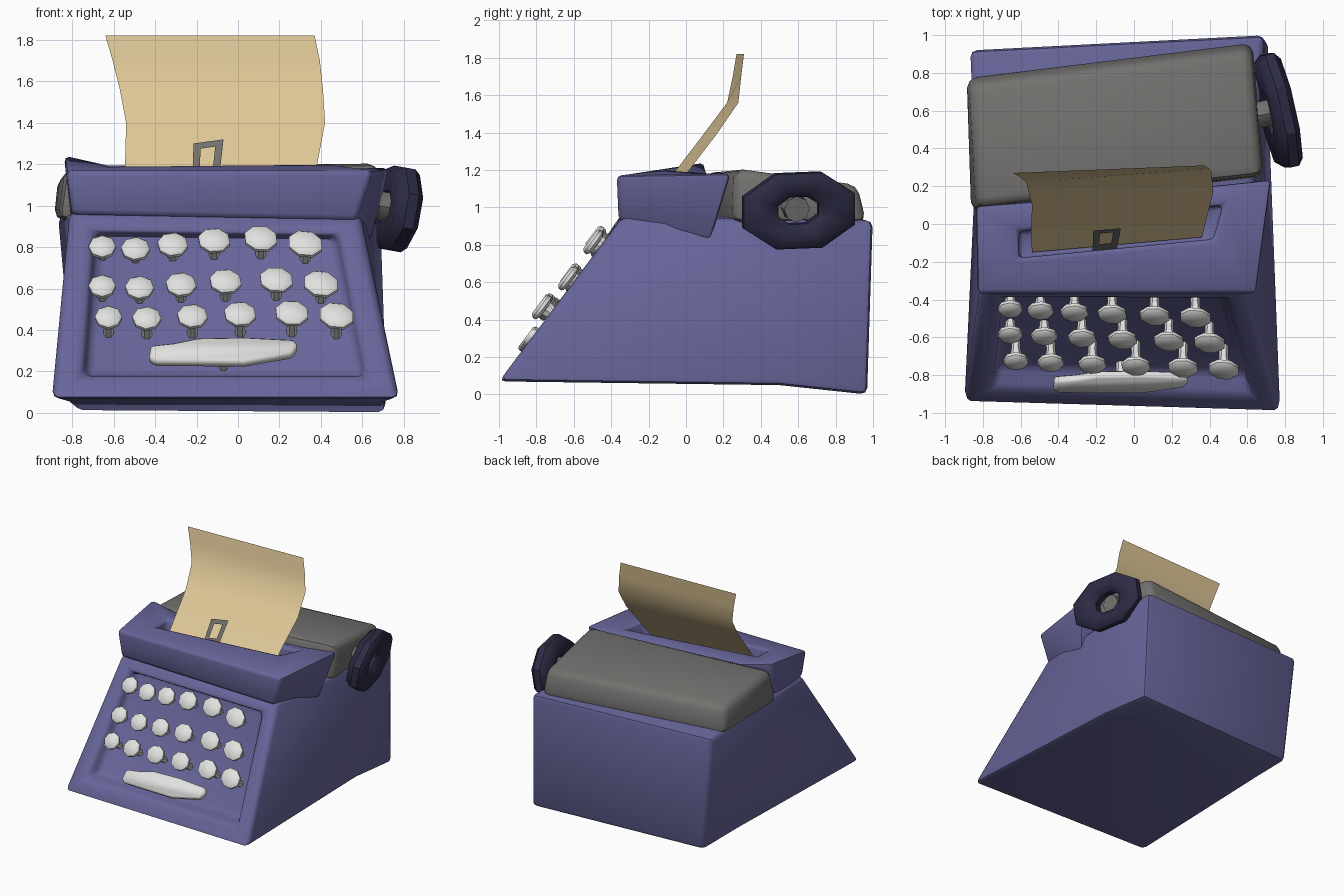
import bpy, bmesh, math
from mathutils import Vector, Matrix

if "Cube" in bpy.data.objects:
    bpy.data.objects.remove(bpy.data.objects["Cube"])


def material(name, r, g, b):
    m = bpy.data.materials.new(name)
    m.use_nodes = True
    m.diffuse_color = (r, g, b, 1)
    m.node_tree.nodes["Principled BSDF"].inputs["Base Color"].default_value = (r, g, b, 1)
    return m


PURPLE = material("muted purple", .135, .13, .32)
GREY = material("warm grey", .17, .165, .157)
PAPER = material("cream paper", .76, .59, .32)
WHITE = material("key white", .75, .75, .74)
DARK = material("dark navy", .026, .024, .058)


def finish(name, bm, mat, bevel=0, segments=2, smooth=45, matrix=None):
    """Bevel the sharp edges, set the shading and link the object."""
    bmesh.ops.recalc_face_normals(bm, faces=bm.faces)
    if bevel:
        sharp = [e for e in bm.edges if e.calc_face_angle(0) > math.radians(25)]
        bmesh.ops.bevel(bm, geom=sharp, offset=bevel, segments=segments,
                        profile=.5, affect='EDGES', clamp_overlap=True)
    for f in bm.faces:
        f.smooth = True
    for e in bm.edges:
        e.smooth = e.calc_face_angle(0) < math.radians(smooth)
    if matrix:
        bm.transform(matrix)
    me = bpy.data.meshes.new(name)
    bm.to_mesh(me)
    bm.free()
    me.materials.append(mat)
    ob = bpy.data.objects.new(name, me)
    bpy.context.collection.objects.link(ob)
    return ob


def polygons(points, faces):
    bm = bmesh.new()
    vs = [bm.verts.new(p) for p in points]
    for f in faces:
        bm.faces.new([vs[i] for i in f])
    return bm


def lathe(name, profile, sides, mat, matrix, closed=False, smooth=45, turn=0):
    """Spin (radius, height) points about local z."""
    bm = bmesh.new()
    rings = []
    for r, h in profile:
        angles = [math.tau * (k + turn) / sides for k in range(sides)]
        rings.append([bm.verts.new((r * math.cos(a), r * math.sin(a), h)) for a in angles])
    pairs = list(zip(rings, rings[1:]))
    if closed:
        pairs.append((rings[-1], rings[0]))
    else:
        bm.faces.new(rings[0])
        bm.faces.new(rings[-1])
    for a, b in pairs:
        for k in range(sides):
            n = (k + 1) % sides
            bm.faces.new((a[k], a[n], b[n], b[k]))
    return finish(name, bm, mat, smooth=smooth, matrix=matrix)


def frame(origin, x_axis, z_axis):
    z = Vector(z_axis).normalized()
    x = Vector(x_axis)
    x = (x - z * x.dot(z)).normalized()
    m = Matrix((x, z.cross(x), z)).transposed().to_4x4()
    m.translation = origin
    return m


# Body: skewed wedge with a sunken keyboard panel in the sloping front
left = [(-.9, -.95, .07), (-.81, -.34, .97), (-.87, .92, .95), (-.78, .89, .01), (-.83, .5, .05)]
right = [(.78, -1, .07), (.59, -.34, .95), (.69, 1, .93), (.71, .97, 0), (.72, .5, .05)]
corners = [Vector(p) for p in left + right]


def on_slope(u, v):
    low = corners[0].lerp(corners[5], u)
    high = corners[1].lerp(corners[6], u)
    return low.lerp(high, v)


rim = [on_slope(.08, .12), on_slope(.92, .12), on_slope(.92, .9), on_slope(.08, .9)]
push = [(.03, .13, 0), (-.03, .13, 0), (-.03, .08, -.02), (.03, .08, -.02)]
floor = [p + Vector(d) for p, d in zip(rim, push)]
faces = [(0, 1, 2, 3, 4), (5, 6, 7, 8, 9)]
faces += [(i, i + 1, i + 6, i + 5) for i in (1, 2, 3)] + [(4, 0, 5, 9)]
outer = (0, 5, 6, 1)
for i in range(4):
    j = (i + 1) % 4
    faces += [(outer[i], outer[j], 10 + j, 10 + i), (10 + i, 10 + j, 14 + j, 14 + i)]
faces.append((14, 15, 16, 17))
finish("body", polygons(corners + rim + floor, faces), PURPLE, .035)

# Hood: flared box with a paper slot and a lowered rear lip
hood = [(-.8, -.36, .96), (.57, -.36, .93), (.64, .13, .82), (-.8, 0, .88),
        (-.83, -.37, 1.17), (.65, -.37, 1.17), (.73, .24, 1.18), (-.84, .1, 1.24),
        (-.61, -.18, 1.19), (.42, -.08, 1.2), (.47, .1, 1.18), (-.61, -.04, 1.19),
        (.44, .21, 1.16), (-.56, .12, 1.17)]
hood += [(x, y, 1.06) for x, y, z in hood[8:12]]
finish("hood", polygons(hood, [
    (0, 1, 2, 3), (0, 1, 5, 4), (1, 2, 6, 5), (3, 0, 4, 7), (2, 3, 7, 13, 12, 6),
    (4, 5, 9, 8), (5, 6, 10, 9), (7, 4, 8, 11), (11, 10, 12, 13), (6, 12, 10), (7, 11, 13),
    (8, 9, 15, 14), (9, 10, 16, 15), (10, 11, 17, 16), (11, 8, 14, 17), (14, 15, 16, 17)]),
    PURPLE, .025)

# Carriage: soft grey slab on the rear deck
slab = [(-.87, .06, .93), (.69, .25, .92), (.63, .97, .92), (-.89, .78, .93),
        (-.83, .09, 1.19), (.68, .26, 1.21), (.62, .92, 1.12), (-.87, .74, 1.14)]
finish("carriage", polygons(slab, [
    (0, 1, 2, 3), (4, 5, 6, 7), (0, 1, 5, 4), (1, 2, 6, 5), (2, 3, 7, 6), (3, 0, 4, 7)]),
    GREY, .05)

# Knob: oval eight-sided ring on a tilted axis, with its shaft
axis = frame((.765, .6, .985), (0, 1, 0), (.96, .22, -.17))
lathe("knob", [(.38, -.06), (.86, -.07), (1, -.02), (1, .03), (.88, .06), (.5, .05), (.36, .01)],
      8, DARK, axis @ Matrix.Diagonal((.33, .22, 1, 1)), closed=True, smooth=25, turn=.5)
lathe("knob_shaft", [(.07, -.2), (.07, -.03)], 8, GREY, axis)

# Paper: curled sheet rising from the slot (left x, left y, right x, right y, z)
rows = [(-.54, -.15, .36, -.07, 1.08), (-.545, -.06, .38, .01, 1.19), (-.54, .1, .42, .17, 1.4),
        (-.57, .22, .41, .28, 1.56), (-.605, .25, .395, .295, 1.7), (-.64, .27, .37, .31, 1.82)]
points = []
for lx, ly, rx, ry, z in rows:
    points += [(lx, ly, z), (rx, ry, z)]
bm = polygons(points, [(i, i + 1, i + 3, i + 2) for i in range(0, len(points) - 2, 2)])
bmesh.ops.solidify(bm, geom=bm.faces[:], thickness=.035)
finish("paper", bm, PAPER)

# Paper guide: small leaning frame
guide = [(-.22, 1.1), (-.095, 1.1), (-.07, 1.32), (-.215, 1.3),
         (-.185, 1.18), (-.12, 1.19), (-.11, 1.285), (-.18, 1.275)]
bm = polygons([(x, .6 * z - .815, z) for x, z in guide],
              [(i, (i + 1) % 4, 4 + (i + 1) % 4, 4 + i) for i in range(4)])
bmesh.ops.solidify(bm, geom=bm.faces[:], thickness=.02)
finish("paper_guide", bm, GREY)

# Keys: eight-sided caps on flared stems, growing and turning towards the right
normal = (0, -.8, .6)
xs = [[-.655, -.495, -.315, -.115, .11, .325],
      [-.655, -.475, -.275, -.06, .185, .4],
      [-.625, -.44, -.22, .01, .26, .475]]
lift = [0, -.01, .01, .03, .04, .015]
stem = [(.026, -.17), (.024, -.08), (.036, -.02)]
for row, (y, z) in enumerate([(-.45, .8), (-.585, .61), (-.725, .46)]):
    for col, x in enumerate(xs[row]):
        t = col / 5
        size = .066 + .022 * t
        place = frame((x, y - .045 * t, z + lift[col] * (1 - .25 * row)), (1, 0, 0), normal)
        cap = place @ Matrix.Rotation(-.45 * t, 4, 'Z') @ Matrix.Diagonal((size, size * (1 - .15 * t), 1, 1))
        tag = f"{row + 1}_{col + 1}"
        lathe("key_cap_" + tag, [(.7, -.024), (1, -.01), (1, .008), (.8, .022)], 8, WHITE, cap, smooth=50)
        lathe("key_stem_" + tag, stem, 6, WHITE, place)

# Space bar: long tapered pad on one stem
place = frame((-.07, -.835, .295), (1, 0, 0), normal)
outline = [(-.36, -.05), (-.33, -.075), (.1, -.08), (.33, -.03), (.36, .02),
           (.34, .06), (.1, .075), (-.12, .07), (-.24, .04), (-.35, .025)]
n = len(outline)
bar = [(x, y, h) for h in (-.025, .025) for x, y in outline]
sides = [(i, (i + 1) % n, n + (i + 1) % n, n + i) for i in range(n)]
finish("space_bar", polygons(bar, [tuple(range(n)), tuple(range(n, 2 * n))] + sides),
       WHITE, .012, 1, 50, place)
lathe("space_bar_stem", stem, 6, WHITE, place)
